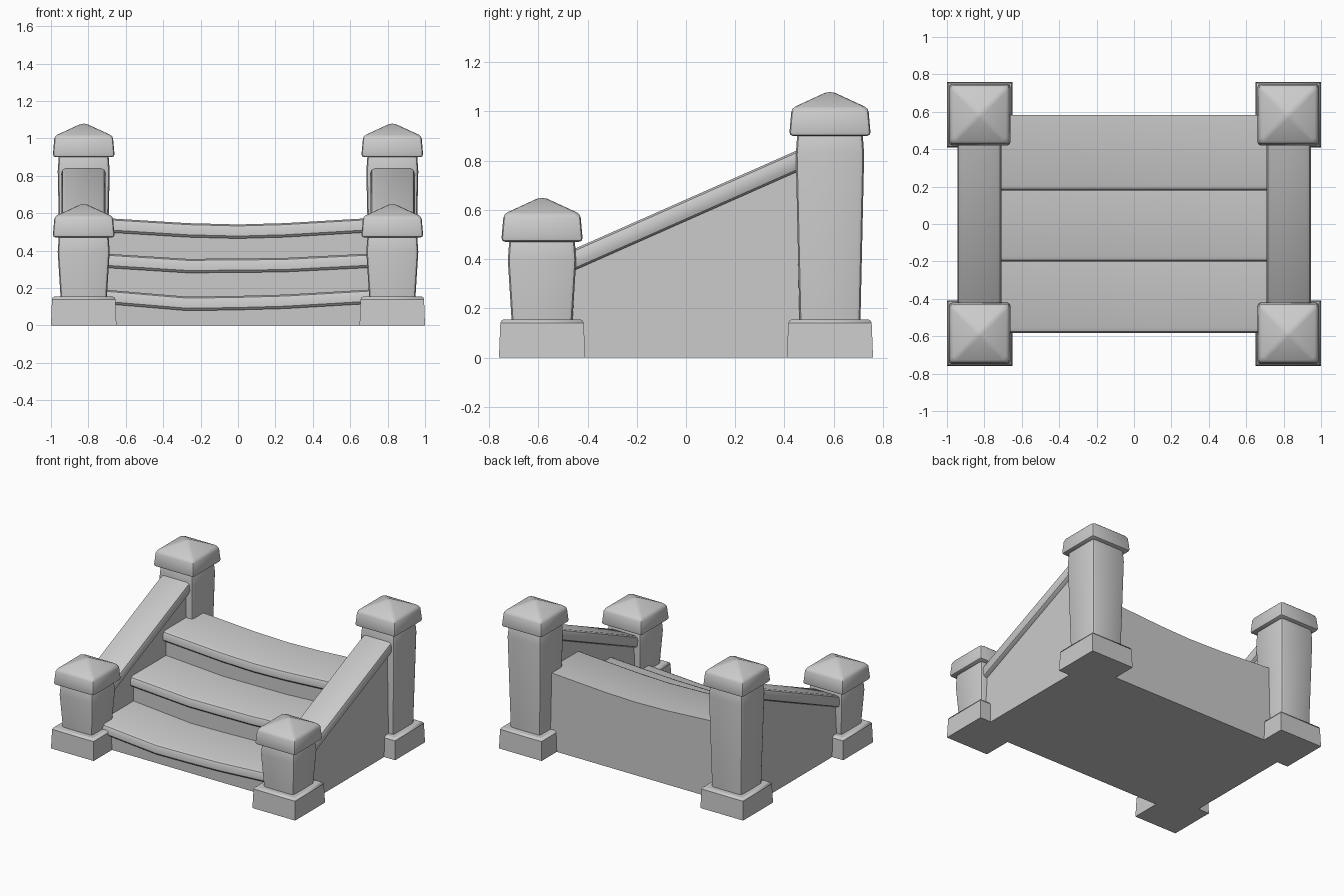
import bpy, bmesh

if "Cube" in bpy.data.objects:
    bpy.data.objects.remove(bpy.data.objects["Cube"])


def finish(name, bm, bevel=0.0, segments=2, angle=0.4):
    bmesh.ops.recalc_face_normals(bm, faces=bm.faces)
    mesh = bpy.data.meshes.new(name)
    bm.to_mesh(mesh)
    bm.free()
    ob = bpy.data.objects.new(name, mesh)
    bpy.context.collection.objects.link(ob)
    bpy.ops.object.select_all(action='DESELECT')
    bpy.context.view_layer.objects.active = ob
    ob.select_set(True)
    if bevel:
        mod = ob.modifiers.new("soft_edges", 'BEVEL')
        mod.width, mod.segments = bevel, segments
        mod.limit_method, mod.angle_limit = 'ANGLE', angle
        bpy.ops.object.modifier_apply(modifier=mod.name)
    bpy.ops.object.shade_smooth_by_angle(angle=0.6)
    return ob


def loft(name, rings, bevel=0.0, apex=None, segments=2):
    """Skin a list of closed rings; the end is a flat cap or an apex."""
    bm = bmesh.new()
    vs = [[bm.verts.new(p) for p in r] for r in rings]
    n = len(vs[0])
    for a, b in zip(vs, vs[1:]):
        for i in range(n):
            j = (i + 1) % n
            bm.faces.new((a[i], a[j], b[j], b[i]))
    bm.faces.new(vs[0][::-1])
    if apex:
        tip = bm.verts.new(apex)
        for i in range(n):
            bm.faces.new((vs[-1][i], vs[-1][(i + 1) % n], tip))
    else:
        bm.faces.new(vs[-1])
    return finish(name, bm, bevel, segments)


def square(cx, cy, h, z):
    return [(cx - h, cy - h, z), (cx + h, cy - h, z),
            (cx + h, cy + h, z), (cx - h, cy + h, z)]


def post(label, cx, cy, top):
    # plinth, swelling shaft and pyramid cap
    def stack(part, levels, bevel, apex=None):
        loft(f"{label}_{part}", [square(cx, cy, h, z) for h, z in levels], bevel, apex)
    base = loft(f"{label}_base", [square(cx, cy, 0.175, 0), square(cx, cy, 0.169, 0.155)])
    bm = bmesh.new()
    bm.from_mesh(base.data)
    edges = [e for e in bm.edges if all(v.co.z > 0.1 for v in e.verts)]
    bmesh.ops.bevel(bm, geom=edges, offset=0.015, segments=2, affect='EDGES', profile=0.5)
    bm.to_mesh(base.data)
    bm.free()
    stack("shaft", [(0.121, 0.10), (0.124, 0.155), (0.139, top - 0.26),
                    (0.131, top - 0.15)], 0.02)
    stack("cap", [(0.166, top - 0.185), (0.156, top - 0.072)], 0.016, (cx, cy, top))


for side, s in (("left", -1), ("right", 1)):
    post(f"front_{side}_post", s * 0.825, -0.585, 0.655)
    post(f"back_{side}_post", s * 0.825, 0.585, 1.085)

    # sloping side wall
    wall = [(-0.56, 0), (0.56, 0), (0.56, 0.84), (-0.56, 0.355)]
    loft(f"{side}_wall", [[(s * x, y, z) for y, z in wall] for x in (0.74, 0.91)])

    # rounded handrail slab
    rail = [(-0.52, 0.325), (0.52, 0.785), (0.52, 0.872), (-0.52, 0.412)]
    loft(f"{side}_rail", [[(s * x, y, z) for y, z in rail] for x in (0.708, 0.945)], 0.025)

# worn steps: one nosed profile swept across, each step sagging its own amount
columns = [(-0.76, (0.003, 0.002, 0.004)), (-0.27, (-0.038, -0.029, -0.026)),
           (0.0, (-0.034, -0.027, -0.033)), (0.25, (-0.027, -0.024, -0.026)),
           (0.76, (0.003, 0.002, 0.004))]
treads = [(-0.583, 0.192), (-0.20, 0.385), (0.18, 0.573)]  # front edge, top


def step_profile(sags):
    pts = [(-0.545, 0)]
    for i, ((y, top), sag) in enumerate(zip(treads, sags)):
        z = top + sag
        r = y + 0.035
        pts += [(r, z - 0.075), (y + 0.012, z - 0.075), (y, z - 0.062),
                (y, z - 0.025), (y + 0.008, z - 0.008), (y + 0.028, z)]
        pts.append((treads[i + 1][0] + 0.035 if i < 2 else 0.583, z))
    return pts + [(0.583, 0)]


loft("steps", [[(x, y, z) for y, z in step_profile(sags)] for x, sags in columns])
